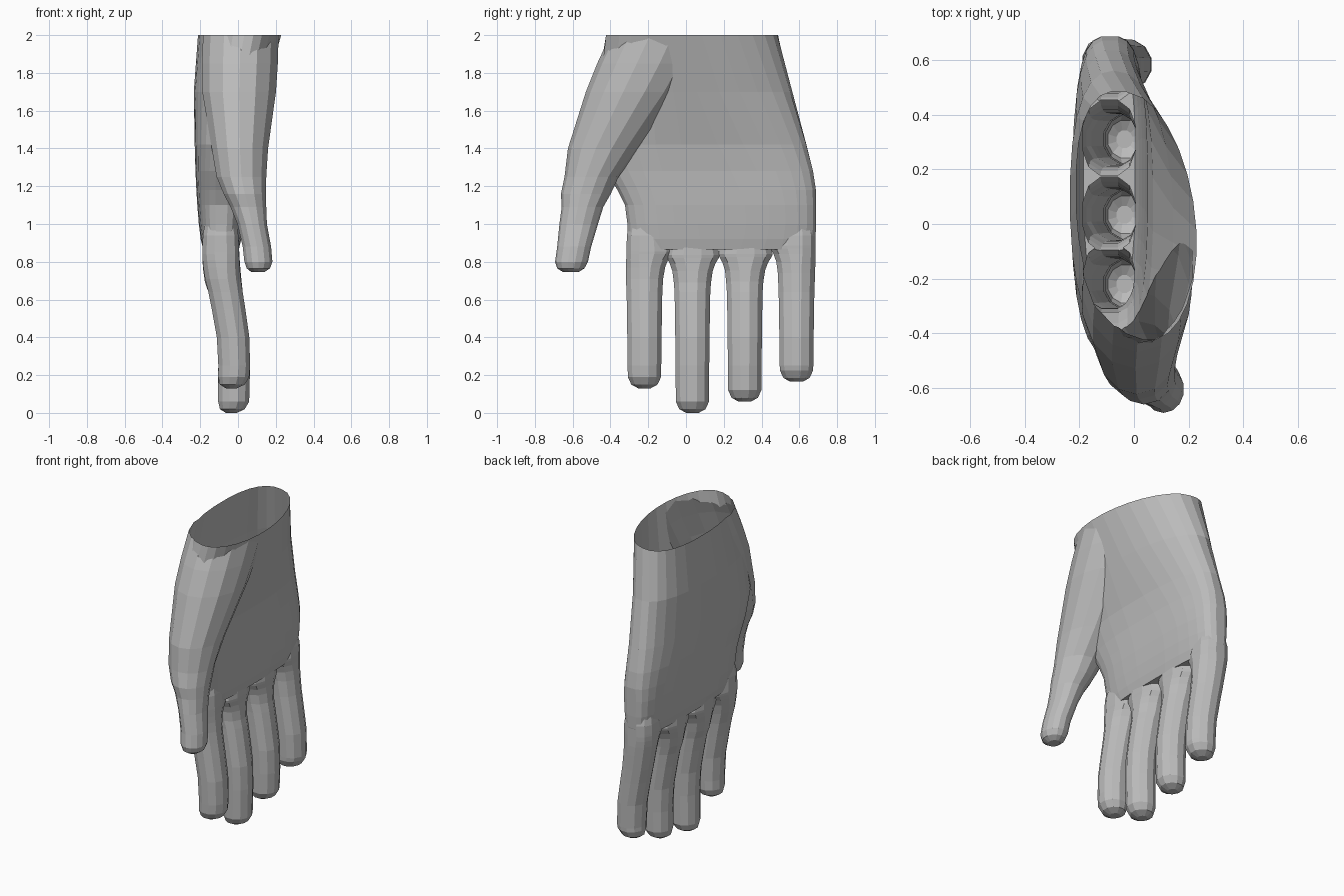
import bpy, bmesh, math

if "Cube" in bpy.data.objects:
    bpy.data.objects.remove(bpy.data.objects["Cube"])

skin = bpy.data.materials.new("grey_skin")
skin.diffuse_color = (0.5, 0.5, 0.5, 1)
skin.use_nodes = True
skin.node_tree.nodes["Principled BSDF"].inputs["Base Color"].default_value = skin.diffuse_color


def spow(v, e):
    return math.copysign(abs(v) ** e, v)


def loft(name, rings, sides, back_p=0, skew=0, outer=0):
    """Closed tube; each ring = (z, centre x, centre y, radius x, radius y, squareness).
    skew leans the wrist section; outer is the side (+1/-1) that must not flare."""
    bm = bmesh.new()
    loops = []
    for z, cx, cy, rx, ry, p in rings:
        loop = []
        for i in range(sides):
            a = 2 * math.pi * (i + 0.5) / sides
            c, s = math.cos(a), math.sin(a)
            e = 2 / (p if c > 0 else max(p, back_p))
            r = min(ry, 0.104) if s * outer > 0 else ry
            y = cy + r * spow(s, e) - skew * c * max(0, (z - 1.4) / 0.6)
            loop.append(bm.verts.new((cx + rx * spow(c, e), y, z)))
        loops.append(loop)
    for a, b in zip(loops, loops[1:]):
        for i in range(sides):
            j = (i + 1) % sides
            bm.faces.new((a[i], a[j], b[j], b[i]))
    bm.faces.new(loops[0])
    bm.faces.new(loops[-1])
    bmesh.ops.recalc_face_normals(bm, faces=bm.faces)
    me = bpy.data.meshes.new(name)
    bm.to_mesh(me)
    bm.free()
    me.materials.append(skin)
    ob = bpy.data.objects.new(name, me)
    bpy.context.collection.objects.link(ob)
    return ob


# palm slab: z, y range, x range, squareness
palm_levels = [
    (2.10, -.385, .45, -.205, .245, 2.0),
    (2.00, -.415, .475, -.213, .23, 2.0),
    (1.70, -.47, .56, -.235, .145, 2.1),
    (1.42, -.49, .64, -.23, .07, 2.5),
    (1.28, -.425, .675, -.226, .05, 2.8),
    (1.18, -.365, .69, -.221, .045, 3.0),
    (1.10, -.325, .69, -.216, .04, 3.2),
    (1.00, -.312, .69, -.208, .03, 3.2),
    (0.92, -.31, .688, -.198, .018, 3.0),
    (0.865, -.30, .675, -.185, .005, 2.8)]
hand = loft("hand", [(z, (x0 + x1) / 2, (y0 + y1) / 2, (x1 - x0) / 2, (y1 - y0) / 2, p)
                     for z, y0, y1, x0, x1, p in palm_levels], 28, back_p=2.4, skew=.1)

# thumb with the ball of the palm
thumb_levels = [
    (2.10, .02, -.06, .195, .24), (2.00, .015, -.13, .205, .27),
    (1.85, .01, -.20, .206, .27), (1.70, .006, -.275, .20, .255),
    (1.40, .01, -.435, .153, .19), (1.25, .018, -.50, .135, .143),
    (1.16, .036, -.53, .115, .132), (1.09, .055, -.548, .097, .11),
    (1.00, .075, -.568, .08, .102), (0.88, .10, -.592, .077, .09),
    (0.80, .108, -.606, .076, .087), (0.765, .108, -.61, .063, .072),
    (0.745, .105, -.61, .035, .04)]
parts = [loft("thumb", [r + (2.0,) for r in thumb_levels], 14)]


# fingers flare at the base so that neighbours meet in a rounded web
def finger(name, base, tip_y, tip, drop, outer=0):
    def at(z, x, rx, ry, p=2.0):
        t = max(0, min(1, (0.90 - z) / 0.2))
        return (z, x, base + (tip_y - base) * t, rx, ry, p)
    return loft(name, [
        at(1.06, -.092, .075, .08), at(0.94, -.092, .097, .12, 2.4),
        at(0.885 - drop, -.091, .10, .148, 2.4), at(0.87 - drop, -.091, .10, .142, 2.4),
        at(0.84 - drop, -.09, .10, .124, 2.3), at(0.80 - drop, -.087, .10, .11, 2.1),
        at(0.74 - drop, -.080, .098, .102), at(0.64, -.066, .094, .098),
        at(0.55, -.05, .092, .096),
        at(0.40, -.026, .089, .094), at(0.25, -.02, .087, .092),
        at(tip + .06, -.023, .085, .091), at(tip + .02, -.03, .068, .072),
        at(tip, -.035, .03, .034)], 12, outer=outer)


parts += [finger("index_finger", -.212, -.22, .13, .03, -1),
          finger("middle_finger", .036, .034, .0, .05),
          finger("ring_finger", .317, .311, .06, .045),
          finger("little_finger", .584, .585, .165, .0, 1)]

# fuse everything into one skin
bpy.context.view_layer.objects.active = hand
for part in parts:
    mod = hand.modifiers.new("fuse", 'BOOLEAN')
    mod.operation = 'UNION'
    mod.solver = 'EXACT'
    mod.object = part
    bpy.ops.object.modifier_apply(modifier=mod.name)
    bpy.data.objects.remove(part)

# cut the wrist open at the top
bm = bmesh.new()
bm.from_mesh(hand.data)
bmesh.ops.bisect_plane(bm, geom=bm.verts[:] + bm.edges[:] + bm.faces[:],
                       plane_co=(0, 0, 2), plane_no=(0, 0, 1), clear_outer=True)
bm.to_mesh(hand.data)
bm.free()
